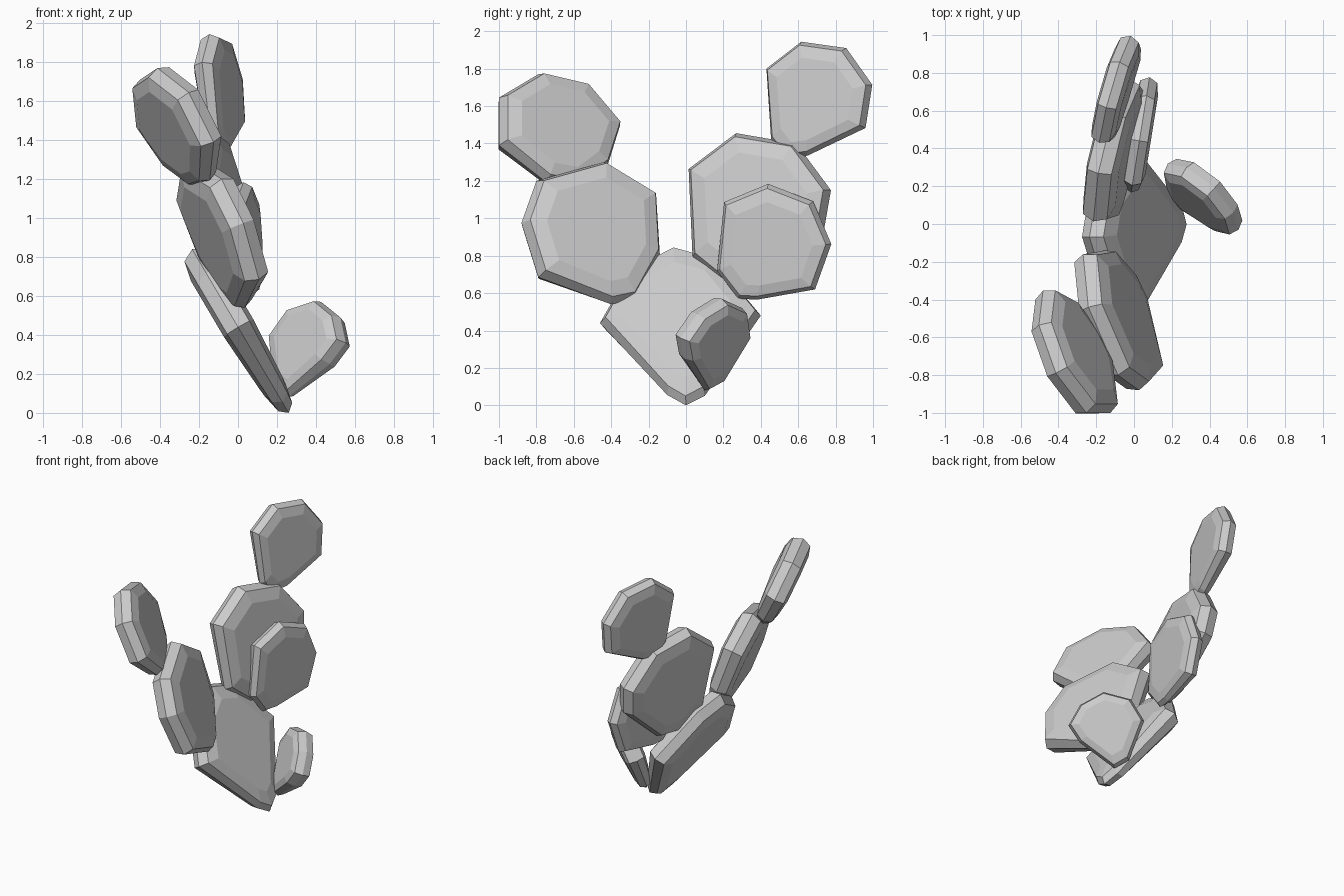
import bpy, bmesh
from mathutils import Vector

# Rings across a pad's thickness: (outline scale, share of half thickness)
RINGS = [(0.72, -1.0), (0.93, -0.75), (1.0, 0.0), (0.93, 0.75), (0.72, 1.0)]


def pad(name, plane, half, outline):
    """Flat cactus pad: side outline (y, z) laid on x = a + b*y + c*z, first point is the stem."""
    a, b, c = plane
    normal = Vector((1, -b, -c)).normalized()
    pts = [Vector((a + b * y + c * z, y, z)) for y, z in outline]
    mid = sum(pts, Vector()) / len(pts)
    reach = max((p - pts[0]).length for p in pts)
    bm = bmesh.new()
    loops = []
    for scale, off in RINGS:
        loop = []
        for p in pts:
            q = mid + (p - mid) * scale
            thin = 0.6 + 0.4 * min(1, (q - pts[0]).length / (0.5 * reach))
            loop.append(bm.verts.new(q + normal * off * half * thin))
        loops.append(loop)
    n = len(pts)
    for lo, hi in zip(loops, loops[1:]):
        for i in range(n):
            j = (i + 1) % n
            bm.faces.new((lo[i], lo[j], hi[j], hi[i]))
    bm.faces.new(loops[0])
    bm.faces.new(loops[-1])
    bmesh.ops.recalc_face_normals(bm, faces=bm.faces)
    mesh = bpy.data.meshes.new(name)
    bm.to_mesh(mesh)
    bm.free()
    bpy.context.collection.objects.link(bpy.data.objects.new(name, mesh))


# Trunk pad
pad("base_pad", (0.26, 0, -0.59), 0.088,
    [(0, 0), (-.1, .055), (-.46, .44), (-.3, .72), (-.07, .84), (.15, .78), (.4, .48), (.1, .05)])
# Front branch
pad("front_pad", (0.107, -0.33, -0.38), 0.09,
    [(-.27, .57), (-.40, .54), (-.79, .685), (-.88, .975), (-.80, 1.20), (-.44, 1.30), (-.16, 1.13), (-.14, .81)])
pad("front_tip_pad", (0.1, -0.47, -0.5), 0.085,
    [(-.57, 1.17), (-.75, 1.195), (-1.0, 1.39), (-1.0, 1.645), (-.79, 1.77), (-.535, 1.71), (-.353, 1.495), (-.42, 1.28)])
# Back branch
pad("back_pad", (-0.016, 0.22, -0.16), 0.088,
    [(.22, .64), (.035, .79), (.014, 1.264), (.268, 1.455), (.59, 1.40), (.775, 1.15), (.74, .95), (.40, .66)])
pad("back_tip_pad", (-0.125, 0.28, -0.1), 0.066,
    [(.53, 1.32), (.455, 1.42), (.43, 1.80), (.616, 1.944), (.857, 1.91), (.996, 1.714), (.96, 1.483), (.65, 1.335)])
pad("side_pad", (-0.042, 0.16, 0), 0.06,
    [(.28, .57), (.166, .718), (.204, 1.087), (.44, 1.184), (.68, 1.09), (.777, .862), (.69, .62), (.38, .565)])
# Small low sprout
pad("sprout_pad", (0.322, -1.1, 0.55), 0.072,
    [(.1, .08), (-.01, .25), (-.03, .36), (.06, .49), (.19, .57), (.3, .52), (.32, .38), (.18, .13)])
